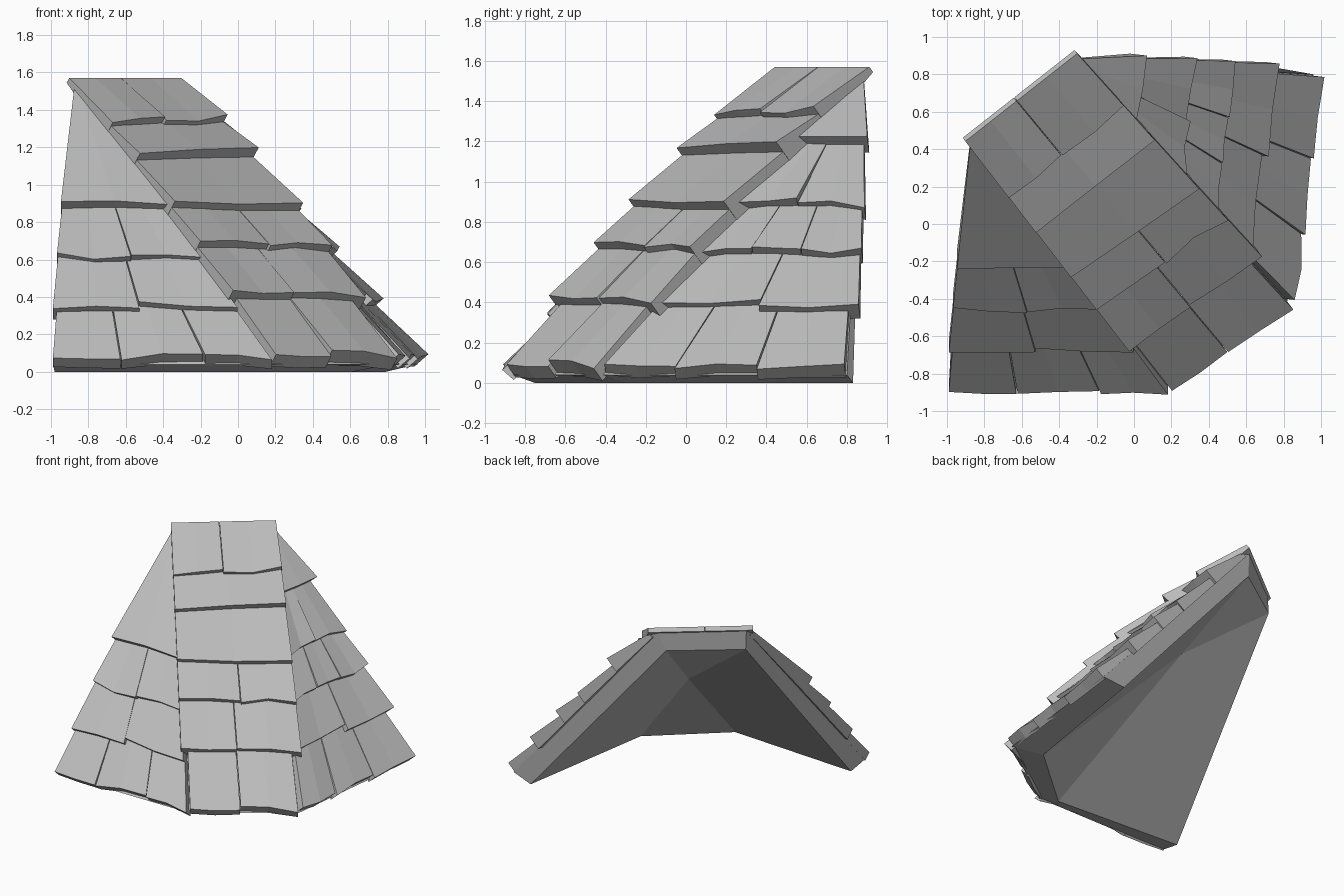
import bpy, bmesh, math, random
from mathutils import Vector

random.seed(4)
if "Cube" in bpy.data.objects:
    bpy.data.objects.remove(bpy.data.objects["Cube"])

slate = bpy.data.materials.new("slate grey")
slate.use_nodes = True
grey = (0.5, 0.5, 0.5, 1)
slate.diffuse_color = grey
slate.node_tree.nodes["Principled BSDF"].inputs["Base Color"].default_value = grey


def add_object(name, verts, faces):
    """Make a flat-shaded mesh object with outward normals."""
    mesh = bpy.data.meshes.new(name)
    mesh.from_pydata(verts, [], faces)
    bm = bmesh.new()
    bm.from_mesh(mesh)
    bmesh.ops.recalc_face_normals(bm, faces=bm.faces)
    bm.to_mesh(mesh)
    bm.free()
    mesh.materials.append(slate)
    obj = bpy.data.objects.new(name, mesh)
    bpy.context.collection.objects.link(obj)


# Outer corners of the roof, named by slope edge
top, low = 1.56, 0.04
peak_left = Vector((-.87, .48, top))
peak_right = Vector((-.36, .88, top))
hip_left = Vector((.18, -.86, low))
hip_right = Vector((.82, -.41, low))
eave_left = Vector((-.99, -.86, low))
eave_right = Vector((.96, .8, low))

# Corners of the hollow underside
under_peak_left = Vector((-.87, .49, 1.39))
under_peak_right = Vector((-.4, .82, 1.38))
under_ridge = Vector((-.22, .28, .9))
under_hip_left = Vector((.09, -.75, 0))
under_hip_right = Vector((.61, -.3, 0))
under_eave_left = Vector((-.98, -.68, 0))
under_eave_right = Vector((.79, .83, 0))

# Roof body: each face is a loop of named corners
loops = [
    (peak_left, peak_right, hip_right, hip_left),
    (peak_left, hip_left, eave_left),
    (peak_right, eave_right, hip_right),
    (peak_left, peak_right, under_peak_right, under_peak_left),
    (peak_left, eave_left, under_eave_left, under_peak_left),
    (peak_right, eave_right, under_eave_right, under_peak_right),
    (eave_left, hip_left, under_hip_left, under_eave_left),
    (hip_left, hip_right, under_hip_right, under_hip_left),
    (hip_right, eave_right, under_eave_right, under_hip_right),
    (under_peak_left, under_peak_right, under_ridge),
    (under_peak_left, under_ridge, under_hip_left, under_eave_left),
    (under_ridge, under_hip_right, under_hip_left),
    (under_peak_right, under_eave_right, under_hip_right, under_ridge),
]
corners = []
for loop in loops:
    corners += [p for p in loop if p not in corners]
add_object("roof_body", corners, [[corners.index(p) for p in loop] for loop in loops])


class Slope:
    """Roof plane addressed by side fraction and height, with bowed tiling."""

    def __init__(self, top_left, top_right, low_left, low_right, bow):
        self.upper = (top_left, top_right)
        self.lower = (low_left, low_right)
        self.bow = bow
        self.normal = (low_right - top_left).cross(top_right - low_left).normalized()
        if self.normal.z < 0:
            self.normal.negate()

    def deck(self, u, z):
        v = (top - z) / (top - low)
        left = self.upper[0].lerp(self.lower[0], v)
        right = self.upper[1].lerp(self.lower[1], v)
        return left.lerp(right, u)

    def tiling(self, u, z, lift):
        swell = self.bow * math.sin(math.pi * (top - z) / (top - low))
        return self.deck(u, z) + self.normal * (lift + swell)

    def width(self, z):
        return (self.deck(1, z) - self.deck(0, z)).length


def shingle(name, slope, start, end, head, foot, lip):
    """Wedge tile, flush at the head and raised along its foot."""
    columns = 3
    rings = [[], [], [], []]
    under = slope.normal * -.02
    for i in range(columns):
        u = start + (end - start) * i / (columns - 1)
        z = foot + random.uniform(-.015, .015)
        rings[0].append(slope.tiling(u, head, .015))
        rings[1].append(slope.tiling(u, z, lip * random.uniform(.8, 1.2)))
        rings[2].append(slope.deck(u, z) + under)
        rings[3].append(slope.deck(u, head) + under)
    faces = []
    for r in range(len(rings)):
        a, b = r * columns, (r + 1) % len(rings) * columns
        for i in range(columns - 1):
            faces.append((a + i, a + i + 1, b + i + 1, b + i))
    for side in (0, columns - 1):
        faces.append([r * columns + side for r in range(len(rings))])
    add_object(name, sum(rings, []), faces)


def tile_slope(name, slope, head, courses, reach_left, reach_right, lip):
    """Lay courses downward; each is (foot height, number of tiles)."""
    for row, (foot, count) in enumerate(courses, 1):
        inner = [(k + random.uniform(-.12, .12)) / count for k in range(1, count)]
        # All but the lowest course reach past the side edges
        spread = 1 / slope.width(foot) if foot > low else 0
        cuts = [-reach_left * spread] + inner + [1 + reach_right * spread]
        for k in range(count):
            drop = random.uniform(-.02, .02) if foot > low else 0
            shingle(f"{name}_{row}_{k + 1}", slope, cuts[k], cuts[k + 1] - .006,
                    head, foot + drop, lip * random.uniform(.8, 1.2))
        head = foot + .03


hip = Slope(peak_left, peak_right, hip_left, hip_right, .07)
front = Slope(peak_left, peak_left, eave_left, hip_left, .04)
side = Slope(peak_right, peak_right, hip_right, eave_right, .03)

tile_slope("hip_tile", hip, top,
           [(1.29, 2), (1.07, 1), (.82, 1), (.59, 2), (.35, 2), (low, 2)],
           .05, .07, .065)
tile_slope("front_tile", front, top - .06,
           [(.82, 1), (.58, 2), (.3, 2), (low, 3)], .02, 0, .055)
tile_slope("side_tile", side, top - .06,
           [(1.14, 1), (.83, 2), (.59, 3), (.35, 2), (low, 3)], 0, .055, .06)
